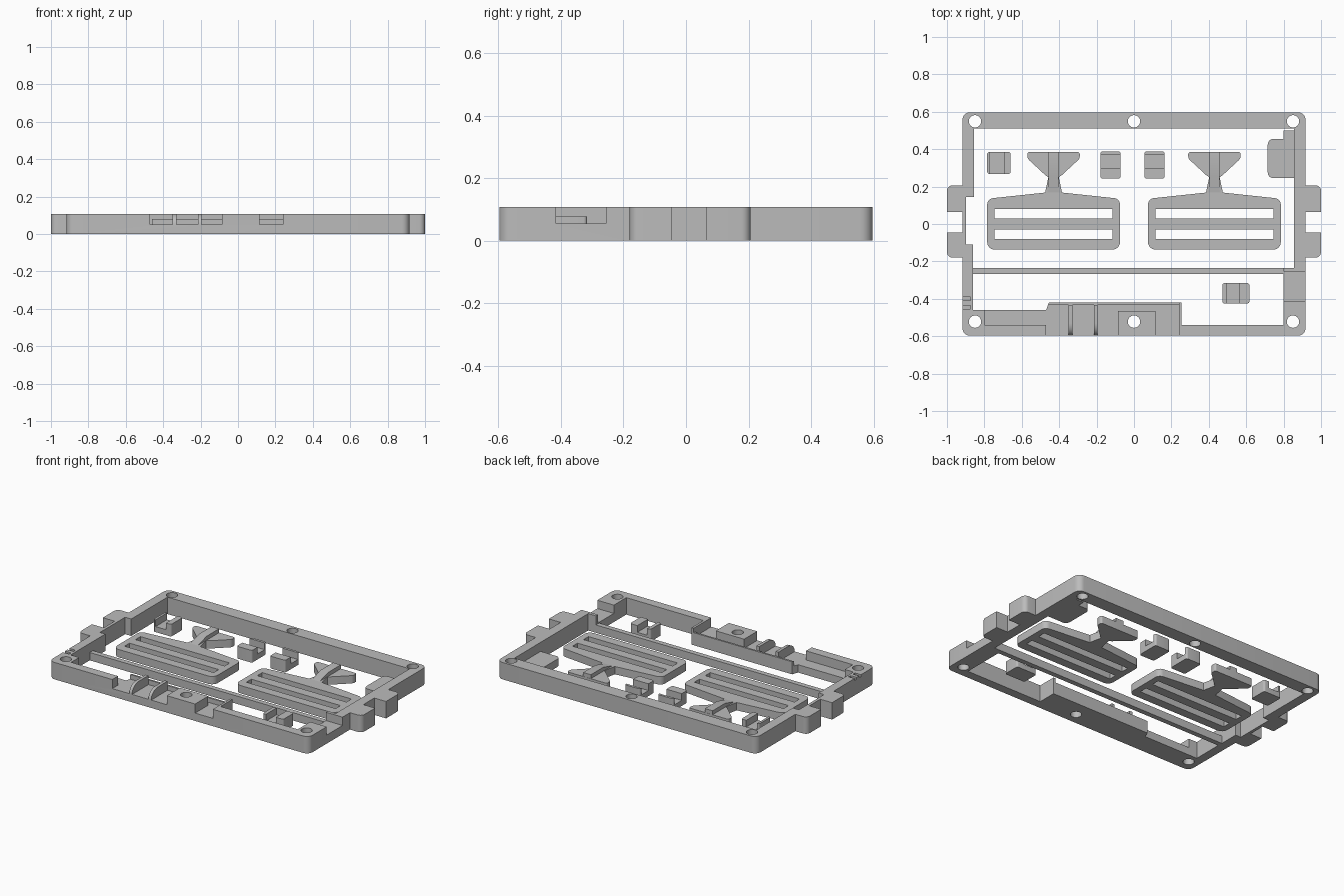
import bpy, bmesh, math
from mathutils import Vector

if "Cube" in bpy.data.objects:
    bpy.data.objects.remove(bpy.data.objects["Cube"])

H = 0.108      # frame height
LOW = 0.05     # height of ledges and loose parts

grey = bpy.data.materials.new("plain_grey")
grey.diffuse_color = (0.5, 0.5, 0.5, 1)
grey.use_nodes = True
grey.node_tree.nodes["Principled BSDF"].inputs["Base Color"].default_value = grey.diffuse_color


def rounded(pts):
    """Each point is (x, y) or (x, y, radius)."""
    out = []
    for i, p in enumerate(pts):
        c = Vector(p[:2])
        if len(p) == 2:
            out.append(c)
            continue
        a = c + (Vector(pts[i - 1][:2]) - c).normalized() * p[2]
        b = c + (Vector(pts[(i + 1) % len(pts)][:2]) - c).normalized() * p[2]
        o = a + b - c
        for k in range(7):
            t = k / 6 * math.pi / 2
            out.append(o + (b - o) * math.sin(t) + (a - o) * math.cos(t))
    return out


def prism(name, pts, lo, hi, axis="z"):
    """Extrude an outline along z, or a (y, z) outline along x."""
    bm = bmesh.new()
    place = (lambda p: (p[0], p[1], lo)) if axis == "z" else (lambda p: (lo, p[0], p[1]))
    step = (0, 0, hi - lo) if axis == "z" else (hi - lo, 0, 0)
    face = bm.faces.new([bm.verts.new(place(p)) for p in rounded(pts)])
    ext = bmesh.ops.extrude_face_region(bm, geom=[face])
    verts = [v for v in ext["geom"] if isinstance(v, bmesh.types.BMVert)]
    bmesh.ops.translate(bm, verts=verts, vec=step)
    bmesh.ops.recalc_face_normals(bm, faces=bm.faces)
    me = bpy.data.meshes.new(name)
    bm.to_mesh(me)
    bm.free()
    me.materials.append(grey)
    ob = bpy.data.objects.new(name, me)
    bpy.context.collection.objects.link(ob)
    return ob


def rect(x0, x1, y0, y1, r=None):
    pts = [(x0, y0), (x1, y0), (x1, y1), (x0, y1)]
    return [p + (r,) for p in pts] if r else pts


def combine(ob, others, op="DIFFERENCE"):
    for c in others:
        m = ob.modifiers.new("cut", "BOOLEAN")
        m.operation, m.solver, m.object = op, "EXACT", c
        bpy.context.view_layer.objects.active = ob
        bpy.ops.object.modifier_apply(modifier=m.name)
        bpy.data.objects.remove(c)


def box(x0, x1, y0, y1, z0, z1=0.15):
    return prism("cutter", rect(x0, x1, y0, y1), z0, z1)


def smooth(ob):
    bpy.ops.object.select_all(action="DESELECT")
    ob.select_set(True)
    bpy.context.view_layer.objects.active = ob
    bpy.ops.object.shade_smooth_by_angle(angle=math.radians(30))


# Frame outline with two tabs on each side
W, T = 0.917, 1.0
right = [(W, -0.597, 0.04), (W, -0.18), (T, -0.18, 0.03), (T, -0.045), (W, -0.045),
         (W, 0.065), (T, 0.065), (T, 0.207, 0.03), (W, 0.207), (W, 0.597, 0.04)]
left = [(-p[0],) + p[1:] for p in reversed(right)]
frame = prism("frame", right + left, 0, H)

# Upper and lower openings, leaving the cross bar between them
upper = [(-0.855, 0.51), (0.855, 0.51), (0.855, 0.5), (0.8, 0.5), (0.8, 0.455),
         (0.715, 0.455, 0.03), (0.715, 0.245, 0.03), (0.855, 0.245), (0.855, -0.235),
         (-0.86, -0.235), (-0.86, -0.11), (-0.898, -0.11), (-0.898, 0.144), (-0.855, 0.144)]
lower = [(-0.86, -0.267), (0.8, -0.267), (0.8, -0.54), (0.255, -0.54), (0.255, -0.42),
         (-0.455, -0.42), (-0.47, -0.46), (-0.86, -0.46)]
cuts = [prism("cutter", p, -0.1, 0.2) for p in (upper, lower)]

# Lowered areas: side plate, cross bar, right notch, left ledge
cuts += [box(0.7, 0.855, 0.24, 0.5, LOW), box(-0.86, 0.8, -0.28, -0.22, LOW),
         box(0.79, 0.95, -0.415, -0.255, 0.055), box(-0.8, -0.47, -0.54, -0.44, LOW)]
# Front pockets, with fins and a screw post left standing
for x0, x1 in ((-0.47, -0.35), (-0.33, -0.215), (-0.195, -0.085), (0.115, 0.24)):
    cuts.append(box(x0, x1, -0.62, -0.432, LOW))
cuts.append(box(-0.09, 0.12, -0.465, -0.432, LOW))
cuts.append(box(-0.48, 0.24, -0.4325, -0.4, 0.08))
# Rounded fronts of the fins
arc = [(-0.53 - 0.067 * math.cos(k * math.pi / 16), LOW + 0.058 * math.sin(k * math.pi / 16))
       for k in range(9)]
cuts.append(prism("cutter", [(-0.63, LOW)] + arc + [(-0.53, 0.15), (-0.63, 0.15)],
                  -0.47, -0.086, "x"))
# Small slots on the left wall
for y in (-0.4, -0.445):
    cuts.append(box(-0.95, -0.875, y - 0.01, y + 0.01, 0.095))
# Screw holes
for x in (-0.85, 0, 0.85):
    for y in (0.549, -0.522):
        ring = [(x + 0.033 * math.cos(a * math.pi / 16), y + 0.033 * math.sin(a * math.pi / 16))
                for a in range(32)]
        cuts.append(prism("cutter", ring, -0.1, 0.2))
combine(frame, cuts)
smooth(frame)

# Two slotted paddles with a neck and flared head
for side, cx in (("left", -0.43), ("right", 0.43)):
    half = [(0.355, -0.137, 0.04), (0.355, 0.135, 0.03), (0.045, 0.168), (0.028, 0.25),
            (0.045, 0.262), (0.14, 0.35, 0.012), (0.14, 0.385, 0.012)]
    outline = half + [(-p[0],) + p[1:] for p in reversed(half)]
    paddle = prism(side + "_paddle", [(cx + p[0],) + p[1:] for p in outline], 0, LOW)
    rib = prism("rib", [(0.17, 0.02), (0.384, 0.02), (0.384, 0.075), (0.26, 0.075), (0.17, LOW)],
                cx - 0.027, cx + 0.027, "x")
    combine(paddle, [rib], "UNION")
    combine(paddle, [box(cx - 0.315, cx + 0.315, y - 0.025, y + 0.025, -0.1)
                     for y in (0.055, -0.055)])
    smooth(paddle)

# Loose U-shaped clips: outer rectangle, then the groove cut in each
clips = [("clip_far_left", (-0.785, -0.66, 0.268, 0.385), (-0.77, -0.695, 0.2, 0.5)),
         ("clip_centre_left", (-0.18, -0.072, 0.243, 0.388), (-0.3, 0.0, 0.3, 0.372)),
         ("clip_centre_right", (0.055, 0.163, 0.243, 0.388), (0.0, 0.3, 0.3, 0.372)),
         ("clip_front", (0.472, 0.617, -0.425, -0.316), (0.495, 0.565, -0.5, -0.2))]
for name, outer, groove in clips:
    clip = prism(name, rect(*outer, 0.012), 0, 0.078)
    combine(clip, [box(*groove, 0.035)])
    smooth(clip)
